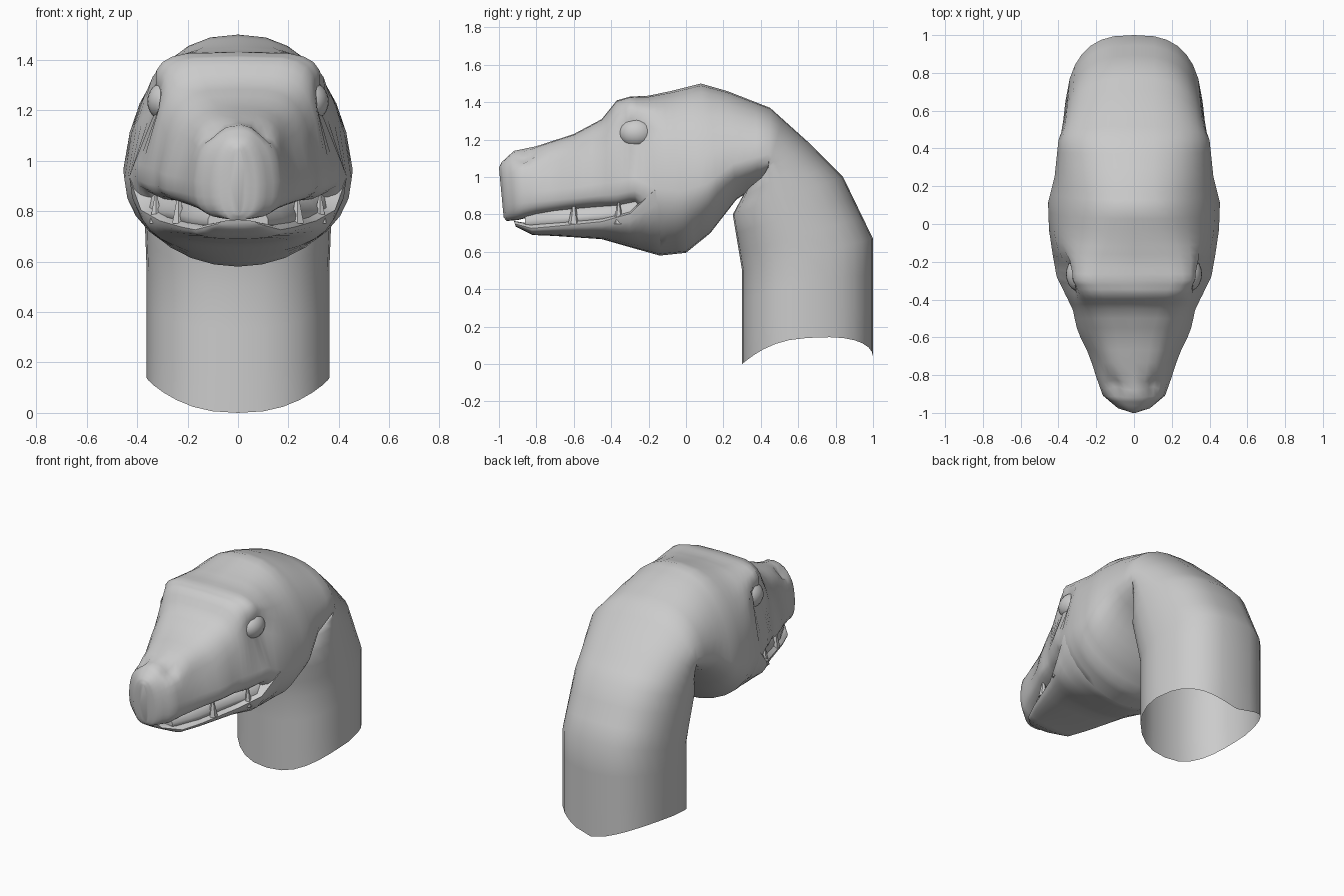
import bpy, bmesh, math
from mathutils import Vector

N = 28      # points around each section
SUB = 3     # linear steps between sections


def power(v, p):
    return math.copysign(abs(v) ** p, v)


def section(top, bot, hw, f, pt, pb):
    """Closed section between a top and bottom (y, z) point, widest at fraction f."""
    t, b = Vector((0, *top)), Vector((0, *bot))
    mid = b.lerp(t, f)
    pts = []
    for i in range(N):
        a = 2 * math.pi * i / N
        c, s = math.cos(a), math.sin(a)
        p = pt if c > 0 else pb
        v = power(c, p)
        co = mid + (t - mid) * v if v > 0 else mid + (b - mid) * -v
        taper = 1 - 0.13 * max(v, 0)
        co.x = hw * power(s, p) * taper
        pts.append(co)
    return pts


def loft(name, rows, sculpt=(), cap_start=False, edit=None):
    rings = [section(r[0:2], r[2:4], *r[4:]) for r in rows]
    if edit:
        edit(rings)
    full = []
    for r0, r1 in zip(rings, rings[1:]):
        full += [[p.lerp(q, k / SUB) for p, q in zip(r0, r1)] for k in range(SUB)]
    full.append(rings[-1])
    bm = bmesh.new()
    vs = [[bm.verts.new(p) for p in ring] for ring in full]
    for r0, r1 in zip(vs, vs[1:]):
        for i in range(N):
            j = (i + 1) % N
            bm.faces.new((r0[i], r0[j], r1[j], r1[i]))
    bm.faces.new(vs[-1])
    if cap_start:
        bm.faces.new(vs[0][::-1])
    # mirrored soft pushes for sockets, nostrils and lip folds
    for v in bm.verts:
        side = 1 if v.co.x >= 0 else -1
        m = Vector((abs(v.co.x), v.co.y, v.co.z))
        move = Vector()
        for centre, radius, push in sculpt:
            d = (m - Vector(centre)).length / radius
            move += Vector(push) * math.exp(-d * d)
        v.co += Vector((move.x * side, move.y, move.z))
    bmesh.ops.recalc_face_normals(bm, faces=bm.faces)
    me = bpy.data.meshes.new(name)
    bm.to_mesh(me)
    bm.free()
    ob = bpy.data.objects.new(name, me)
    bpy.context.collection.objects.link(ob)
    smooth(ob, 50)
    return ob


def smooth(ob, deg):
    bpy.ops.object.select_all(action='DESELECT')
    ob.select_set(True)
    bpy.context.view_layer.objects.active = ob
    bpy.ops.object.shade_smooth_by_angle(angle=math.radians(deg))


def ragged_base(rings):
    # open neck edge rises at the sides
    for i, p in enumerate(rings[0]):
        s = abs(math.sin(2 * math.pi * i / N))
        back = math.cos(2 * math.pi * i / N) > 0
        p.z += 0.12 * (s if back else s * s)


# neck, skull and upper jaw: top y,z / bottom y,z / half width / widest / squareness
head_rows = [
    (1.00, 0.04, 0.30, 0.00, 0.363, 0.50, 0.72, 0.85),
    (1.00, 0.67, 0.30, 0.50, 0.363, 0.50, 0.72, 0.85),
    (0.84, 1.00, 0.25, 0.80, 0.375, 0.50, 0.75, 0.85),
    (0.65, 1.19, 0.32, 0.93, 0.385, 0.50, 0.80, 0.90),
    (0.45, 1.37, 0.44, 0.99, 0.40, 0.35, 0.80, 0.80),
    (0.22, 1.46, 0.27, 0.88, 0.42, 0.33, 0.85, 0.95),
    (0.08, 1.50, 0.13, 0.70, 0.455, 0.33, 0.85, 1.00),
    (-0.08, 1.46, 0.00, 0.595, 0.45, 0.38, 0.70, 1.00),
    (-0.20, 1.435, -0.14, 0.58, 0.43, 0.42, 0.50, 1.00),
    (-0.30, 1.43, -0.27, 0.85, 0.41, 0.25, 0.38, 0.50),
    (-0.37, 1.41, -0.37, 0.83, 0.365, 0.25, 0.42, 0.50),
    (-0.45, 1.31, -0.46, 0.83, 0.32, 0.28, 0.50, 0.50),
    (-0.60, 1.23, -0.60, 0.82, 0.275, 0.30, 0.65, 0.50),
    (-0.80, 1.165, -0.80, 0.795, 0.205, 0.35, 0.70, 0.55),
    (-0.92, 1.14, -0.90, 0.77, 0.165, 0.40, 0.75, 0.60),
    (-0.985, 1.08, -0.96, 0.765, 0.09, 0.45, 0.80, 0.70),
    (-1.00, 1.05, -0.975, 0.785, 0.03, 0.45, 0.90, 0.90),
]
head_sculpt = [
    ((0.37, -0.27, 1.23), 0.10, (-0.07, 0, 0)),        # eye socket
    ((0.37, -0.20, 1.35), 0.07, (0.015, 0, 0)),        # brow
    ((0.11, -0.87, 1.13), 0.05, (-0.01, 0.02, -0.04)), # nostril
    ((0.22, -0.72, 1.05), 0.10, (-0.02, 0, 0)),        # snout groove
    ((0.28, -0.55, 0.91), 0.09, (0.015, 0, 0)),        # lip swelling
]
loft("neck_and_head", head_rows, head_sculpt, edit=ragged_base)

# lower jaw, continuing the cheek section forward to the chin
jaw_rows = [
    (-0.05, 0.94, -0.02, 0.61, 0.42, 0.97, 0.40, 1.00),
    (-0.17, 0.94, -0.14, 0.58, 0.43, 0.97, 0.40, 1.00),
    (-0.30, 0.82, -0.30, 0.625, 0.385, 0.92, 0.40, 0.95),
    (-0.45, 0.785, -0.45, 0.668, 0.31, 0.80, 0.40, 0.90),
    (-0.70, 0.765, -0.70, 0.685, 0.225, 0.65, 0.50, 0.85),
    (-0.83, 0.75, -0.82, 0.69, 0.17, 0.60, 0.60, 0.80),
    (-0.92, 0.765, -0.91, 0.735, 0.08, 0.50, 0.80, 0.80),
]
loft("lower_jaw", jaw_rows, cap_start=True)

# recessed lining that closes the mouth gap
lining_rows = [
    (-0.15, 0.95, -0.15, 0.72, 0.395, 0.5, 0.40, 0.60),
    (-0.30, 0.90, -0.30, 0.73, 0.35, 0.5, 0.40, 0.60),
    (-0.45, 0.86, -0.45, 0.74, 0.285, 0.5, 0.40, 0.60),
    (-0.70, 0.84, -0.70, 0.72, 0.205, 0.5, 0.40, 0.60),
    (-0.86, 0.81, -0.86, 0.72, 0.12, 0.5, 0.50, 0.60),
]
loft("mouth_lining", lining_rows, cap_start=True)

for side, label in ((1, "right"), (-1, "left")):
    # eyeball
    bpy.ops.mesh.primitive_uv_sphere_add(segments=20, ring_count=12,
                                         location=(0.285 * side, -0.265, 1.235))
    eye = bpy.context.object
    eye.name = "eye_" + label
    eye.scale = (0.075, 0.095, 0.08)
    smooth(eye, 60)
    # teeth standing in the jaw, tips tucked behind the lip
    for k, (x, y) in enumerate(((0.235, -0.60), (0.325, -0.36))):
        bpy.ops.mesh.primitive_cone_add(vertices=6, radius1=0.03, radius2=0, depth=0.14,
                                        location=(x * side, y, 0.82))
        bpy.context.object.name = f"tooth_{label}_{k}"
